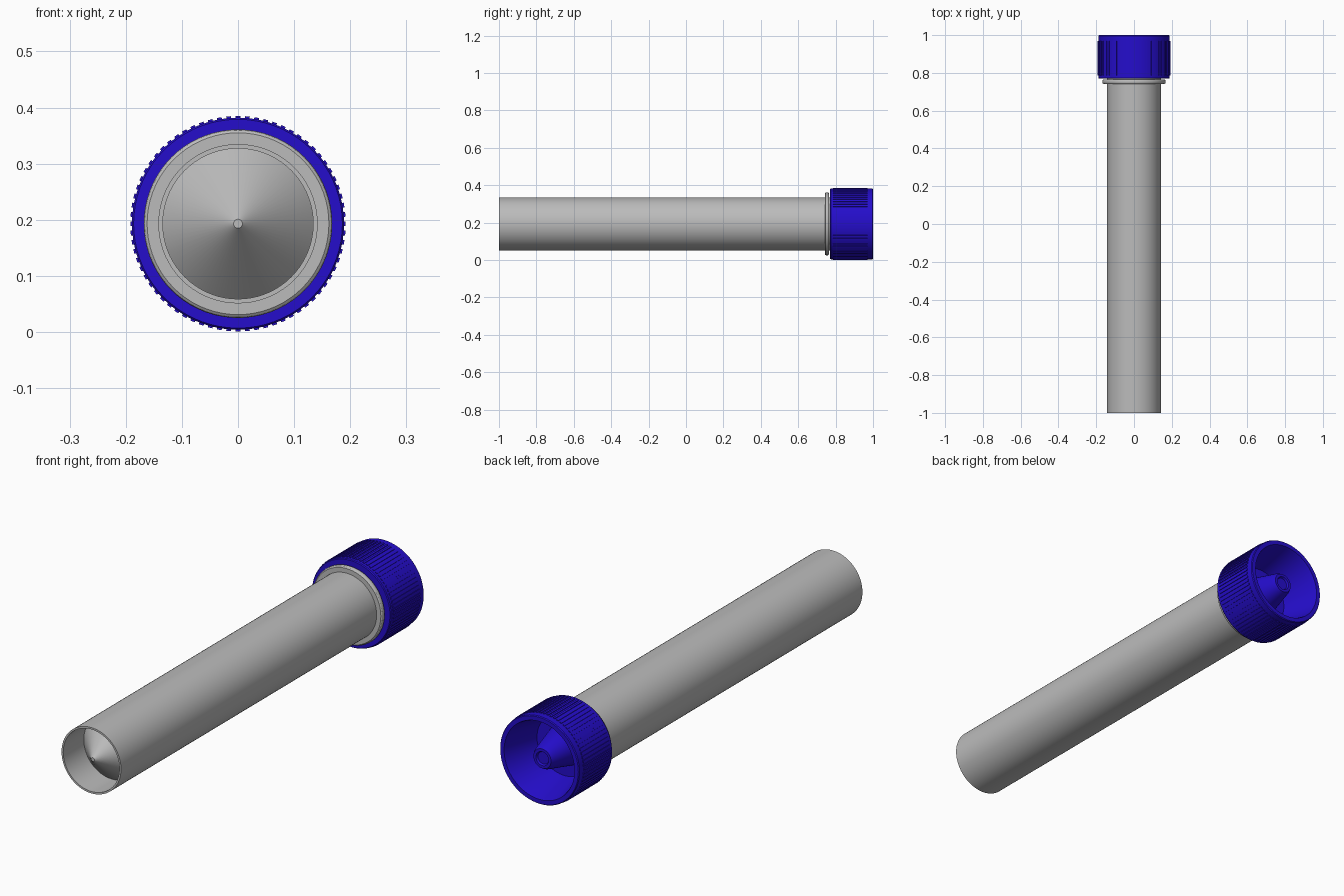
import bpy, bmesh, math
from mathutils import Matrix, Vector

cube = bpy.data.objects.get("Cube")
if cube:
    bpy.data.objects.remove(cube, do_unlink=True)

AXIS_Z = 0.193      # height of the long axis
CAP_R = 0.192       # outer radius over the cap ribs


def material(name, rgb):
    mat = bpy.data.materials.new(name)
    mat.use_nodes = True
    mat.diffuse_color = (*rgb, 1)
    bsdf = mat.node_tree.nodes["Principled BSDF"]
    bsdf.inputs["Base Color"].default_value = (*rgb, 1)
    bsdf.inputs["Roughness"].default_value = 0.5
    return mat


def finish(name, bm, mat, smooth=True):
    bmesh.ops.recalc_face_normals(bm, faces=bm.faces)
    mesh = bpy.data.meshes.new(name)
    bm.to_mesh(mesh)
    bm.free()
    mesh.materials.append(mat)
    obj = bpy.data.objects.new(name, mesh)
    obj.location.z = AXIS_Z
    bpy.context.collection.objects.link(obj)
    if smooth:
        bpy.ops.object.select_all(action="DESELECT")
        obj.select_set(True)
        bpy.context.view_layer.objects.active = obj
        bpy.ops.object.shade_smooth_by_angle(angle=math.radians(30))
    return obj


def lathe(name, profile, mat, steps=72):
    """Spin a list of (y, radius) points around the y axis."""
    bm = bmesh.new()
    verts = [bm.verts.new((r, y, 0)) for y, r in profile]
    edges = [bm.edges.new(pair) for pair in zip(verts, verts[1:])]
    bmesh.ops.spin(bm, geom=verts + edges, cent=(0, 0, 0), axis=(0, 1, 0),
                   angle=math.tau, steps=steps, use_merge=True)
    bmesh.ops.remove_doubles(bm, verts=bm.verts, dist=1e-5)
    return finish(name, bm, mat)


grey = material("tube grey", (0.50, 0.50, 0.50))
blue = material("cap blue", (0.018, 0.004, 0.60))

# Tube: conical bottom inside a standing skirt, plain wall, neck and hollow
lathe("tube", [
    (-0.99, 0), (-0.99, 0.008), (-0.86, 0.134), (-1.0, 0.134), (-1.0, 0.142),
    (0.80, 0.142), (0.80, 0.125), (-0.83, 0.125), (-0.95, 0),
], grey)

# Flange below the cap, with rounded edge
lathe("neck_flange", [
    (0.742, 0.140), (0.742, 0.162), (0.745, 0.166), (0.750, 0.168),
    (0.757, 0.168), (0.762, 0.166), (0.765, 0.162), (0.765, 0.140),
], grey)

# Cap: open skirt, outer wall, rim, conical recess and central post
lathe("cap", [
    (0.80, 0), (0.80, 0.150), (0.77, 0.150), (0.77, 0.186), (0.774, 0.189),
    (0.996, 0.189), (1.0, 0.186), (1.0, 0.168), (0.99, 0.164),
    (0.83, 0.130), (0.83, 0.085), (0.965, 0.050), (0.98, 0.042),
    (0.98, 0.030), (0.972, 0.026), (0.972, 0),
], blue)

# Grip ribs around the cap
RIBS = 72
bm = bmesh.new()
for i in range(RIBS):
    turn = Matrix.Rotation(math.tau * i / RIBS, 4, "Y")
    place = Matrix.Translation(Vector((CAP_R - 0.004, 0.8775, 0)))
    size = Matrix.Diagonal((0.008, 0.185, 0.0085, 1))
    bmesh.ops.create_cube(bm, size=1, matrix=turn @ place @ size)
finish("cap_grip_ribs", bm, blue, smooth=False)
